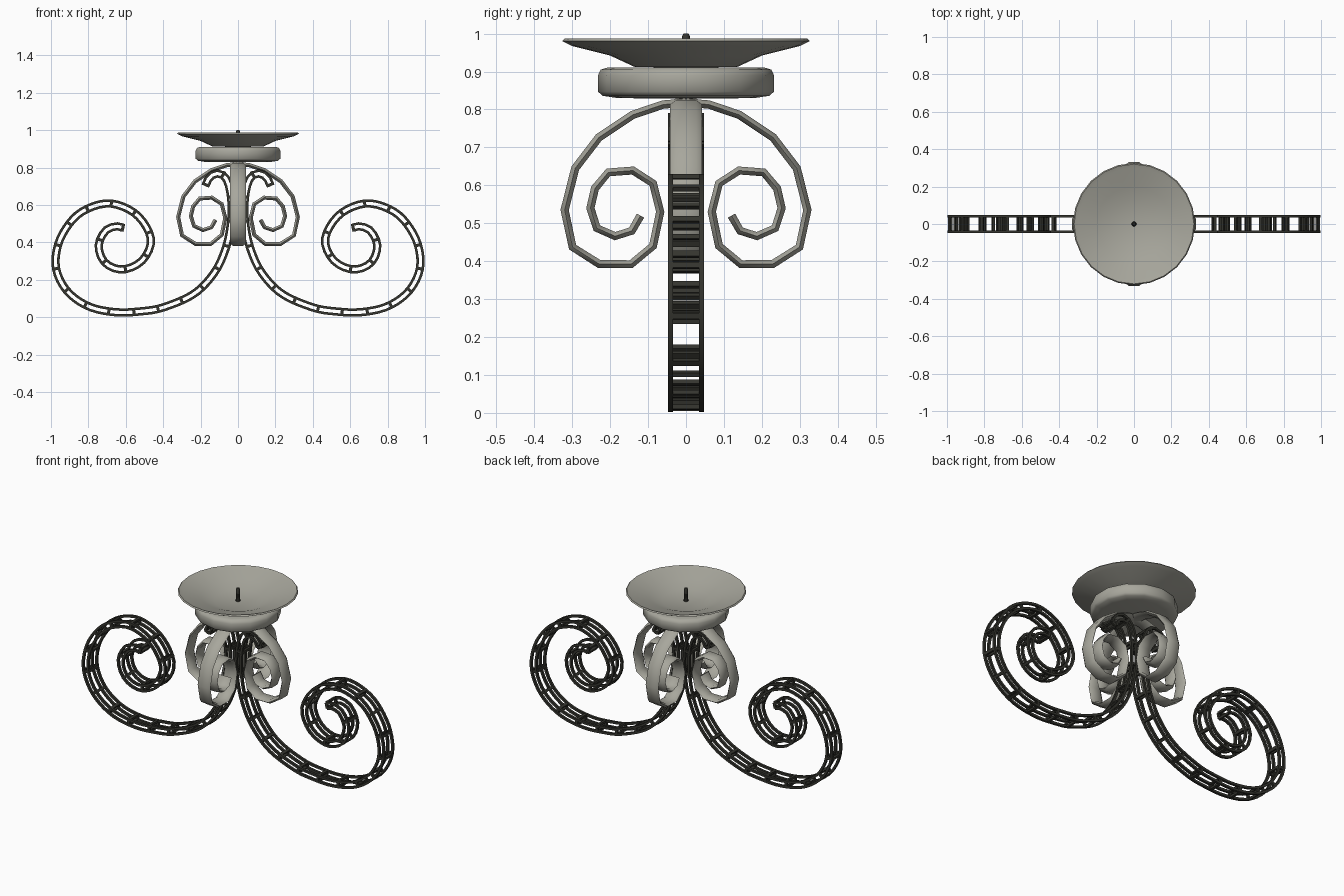
import bpy, bmesh, math
from mathutils import Vector

if "Cube" in bpy.data.objects:
    bpy.data.objects.remove(bpy.data.objects["Cube"])


def paint(name, rgb):
    m = bpy.data.materials.new(name)
    m.diffuse_color = (*rgb, 1)
    m.use_nodes = True
    m.node_tree.nodes["Principled BSDF"].inputs["Base Color"].default_value = m.diffuse_color
    return m


dark = paint("dark_iron", (0.035, 0.035, 0.028))
grey = paint("grey_iron", (0.39, 0.385, 0.335))


def finish(bm, name, mat, smooth):
    bmesh.ops.recalc_face_normals(bm, faces=bm.faces)
    me = bpy.data.meshes.new(name)
    bm.to_mesh(me)
    bm.free()
    ob = bpy.data.objects.new(name, me)
    bpy.context.collection.objects.link(ob)
    me.materials.append(mat)
    bpy.ops.object.select_all(action='DESELECT')
    bpy.context.view_layer.objects.active = ob
    ob.select_set(True)
    bpy.ops.object.shade_smooth_by_angle(angle=math.radians(smooth))
    return ob


def normals(path):
    out = []
    for i in range(len(path)):
        t = (path[min(i + 1, len(path) - 1)] - path[max(i - 1, 0)]).normalized()
        out.append(Vector((-t.y, t.x)))
    return out


def sweep(bm, path, section, turn=0.0):
    """Sweep a (side, normal) section along a (radius, z) path, turned about z."""
    c, s = math.cos(turn), math.sin(turn)
    rings = []
    for p, n in zip(path, normals(path)):
        ring = []
        for w, h in section:
            r, z = p.x + n.x * h, p.y + n.y * h
            ring.append(bm.verts.new((r * c - w * s, r * s + w * c, z)))
        rings.append(ring)
    k = len(section)
    for a, b in zip(rings, rings[1:]):
        for j in range(k):
            bm.faces.new((a[j], a[(j + 1) % k], b[(j + 1) % k], b[j]))
    bm.faces.new(rings[0])
    bm.faces.new(rings[-1])


def lathe(name, profile, mat, steps, smooth=35):
    """Spin an (radius, z) profile about z, starting on the y axis."""
    bm = bmesh.new()
    vs = [bm.verts.new((0, r, z)) for r, z in profile]
    es = [bm.edges.new(e) for e in zip(vs, vs[1:])]
    bmesh.ops.spin(bm, geom=vs + es, cent=(0, 0, 0), axis=(0, 0, 1),
                   angle=math.tau, steps=steps)
    bmesh.ops.remove_doubles(bm, verts=bm.verts, dist=1e-4)
    return finish(bm, name, mat, smooth)


def smooth_path(pts, step):
    """Catmull-Rom through pts, resampled at an even spacing."""
    p = [Vector(q) for q in pts]
    p = [2 * p[0] - p[1]] + p + [2 * p[-1] - p[-2]]
    fine = []
    for a, b, c, d in zip(p, p[1:], p[2:], p[3:]):
        for i in range(24):
            t = i / 24
            fine.append(0.5 * (2 * b + (c - a) * t + (2 * a - 5 * b + 4 * c - d) * t * t
                               + (3 * b - a - 3 * c + d) * t ** 3))
    fine.append(p[-2])
    out, run = [fine[0]], 0
    for a, b in zip(fine, fine[1:]):
        run += (b - a).length
        if run >= step:
            out.append(b)
            run = 0
    return out


def rect(w, h, a, b):
    return [(w - a, h - b), (w + a, h - b), (w + a, h + b), (w - a, h + b)]


# Drip dish, cup below it and candle spike
lathe("drip_dish", [(0, 0.91), (0.135, 0.912), (0.20, 0.942), (0.30, 0.967), (0.326, 0.980),
                    (0.32, 0.987), (0.30, 0.979), (0.20, 0.953), (0.13, 0.926), (0, 0.922)],
      grey, 24)
lathe("cup", [(0, 0.828), (0.18, 0.83), (0.22, 0.836), (0.232, 0.847), (0.232, 0.89),
              (0.225, 0.905), (0.205, 0.911), (0, 0.911)], grey, 14, 60)
lathe("candle_spike", [(0, 0.915), (0.014, 0.915), (0.010, 0.96), (0.010, 0.994),
                       (0.007, 1.0), (0, 1.0)], dark, 10)

# Four small flat-bar scrolls
strap = [(0.0, 0.818), (0.06, 0.813), (0.14, 0.786), (0.23, 0.726), (0.292, 0.645),
         (0.320, 0.535), (0.299, 0.437), (0.228, 0.392), (0.145, 0.392), (0.087, 0.44),
         (0.068, 0.53), (0.087, 0.605), (0.14, 0.639), (0.205, 0.634), (0.24, 0.592),
         (0.252, 0.54), (0.235, 0.487), (0.187, 0.466), (0.143, 0.48), (0.12, 0.52)]
strap = [Vector(q) for q in strap]
lens = [(-0.042, 0), (-0.027, -0.011), (0.027, -0.011), (0.042, 0), (0.027, 0.011), (-0.027, 0.011)]
for i, side in enumerate(("right", "back", "left", "front")):
    bm = bmesh.new()
    sweep(bm, strap, lens, i * math.pi / 2)
    finish(bm, "small_scroll_" + side, grey, 50)

# Two large open lattice scrolls: four rails tied by square frames
leg = smooth_path([(0.172, 0.708), (0.15, 0.75), (0.11, 0.768), (0.07, 0.75), (0.045, 0.69),
                   (0.034, 0.6), (0.038, 0.5), (0.065, 0.37), (0.125, 0.24), (0.235, 0.125),
                   (0.40, 0.052), (0.52, 0.031), (0.65, 0.026), (0.79, 0.054), (0.90, 0.125),
                   (0.963, 0.225), (0.974, 0.33), (0.935, 0.45), (0.84, 0.56),
                   (0.69, 0.608), (0.545, 0.55), (0.466, 0.42), (0.51, 0.305),
                   (0.615, 0.255), (0.71, 0.29), (0.745, 0.38), (0.71, 0.46),
                   (0.655, 0.485), (0.612, 0.478)], 0.03)
nrm = normals(leg)
H = 0.0155
for turn, side in ((0, "right"), (math.pi, "left")):
    bm = bmesh.new()
    for w in (-0.041, 0.041):
        for h in (-H, H):
            sweep(bm, leg, rect(w, h, 0.0068, 0.0068), turn)
    marks = list(range(0, len(leg) - 2, 4)) + [len(leg) - 1]
    for i in marks:
        n = nrm[i]
        t = Vector((n.y, -n.x)) * 0.008
        bar = [leg[i] - t, leg[i] + t]
        for h in (-H, H):
            sweep(bm, bar, rect(0, h, 0.04, 0.006), turn)
        for w in (-0.041, 0.041):
            sweep(bm, bar, rect(w, 0, 0.006, H), turn)
    finish(bm, "lattice_scroll_" + side, dark, 30)
